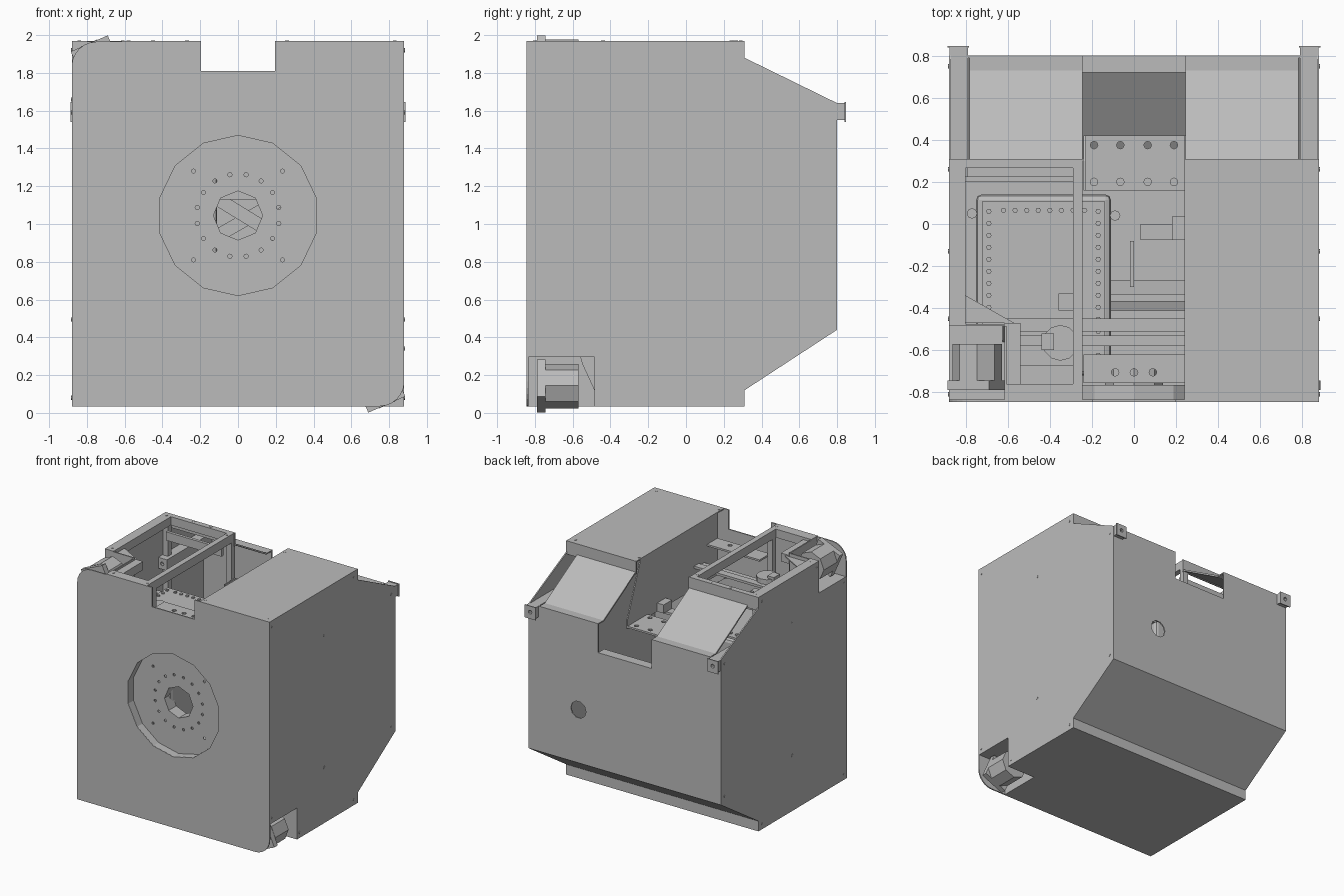
import bpy, bmesh, math
from mathutils import Vector

if "Cube" in bpy.data.objects:
    bpy.data.objects.remove(bpy.data.objects["Cube"])

grey = bpy.data.materials.new("sheet_metal_grey")
grey.use_nodes = True
grey.diffuse_color = (0.5, 0.5, 0.5, 1)
grey.node_tree.nodes["Principled BSDF"].inputs["Base Color"].default_value = (0.5, 0.5, 0.5, 1)

AXES = {"x": lambda a, b, d: (d, a, b), "y": lambda a, b, d: (a, d, b), "z": lambda a, b, d: (a, b, d)}


def prism(name, outlines, axis, lo, hi):
    """Extrude one or more flat outlines along an axis."""
    bm = bmesh.new()
    if not isinstance(outlines[0][0], (tuple, list)):
        outlines = [outlines]
    for pts in outlines:
        low, high = [[bm.verts.new(AXES[axis](a, b, d)) for a, b in pts] for d in (lo, hi)]
        bm.faces.new(low)
        bm.faces.new(high)
        for i in range(len(pts)):
            j = (i + 1) % len(pts)
            bm.faces.new((low[i], low[j], high[j], high[i]))
    bmesh.ops.recalc_face_normals(bm, faces=bm.faces)
    mesh = bpy.data.meshes.new(name)
    bm.to_mesh(mesh)
    bm.free()
    mesh.materials.append(grey)
    ob = bpy.data.objects.new(name, mesh)
    bpy.context.collection.objects.link(ob)
    return ob


def rect(a0, a1, b0, b1):
    return [(a0, b0), (a1, b0), (a1, b1), (a0, b1)]


def box(name, x0, x1, y0, y1, z0, z1):
    return prism(name, rect(x0, x1, y0, y1), "z", z0, z1)


def ngon(cx, cy, r, n, start=0.0):
    return [(cx + r * math.cos(start + math.tau * i / n), cy + r * math.sin(start + math.tau * i / n))
            for i in range(n)]


def cut(ob, outlines, axis, lo, hi):
    cutter = prism(ob.name + "_cutter", outlines, axis, lo, hi)
    cutter.hide_render = True
    cutter.hide_viewport = True
    cutter.display_type = "WIRE"
    mod = ob.modifiers.new("holes", "BOOLEAN")
    mod.operation, mod.object, mod.solver = "DIFFERENCE", cutter, "EXACT"


def strut(name, p, q, w):
    """Square bar in the xz direction between two points."""
    p, q = Vector(p), Vector(q)
    d = (q - p).normalized()
    n = Vector((-d.z, 0, d.x)) * w / 2
    pts = [(v.x, v.z) for v in (p - n, q - n, q + n, p + n)]
    prism(name, pts, "y", p.y - w / 2, p.y + w / 2)


W, F, B, BOT, TOP, T = 0.88, -0.845, 0.80, 0.035, 1.97, 0.01
PX, PY, PZ = 0.615, -0.485, 0.295   # motor pocket limits
MID = 1.045                          # front opening height

# Front panel with top notch, motor corners and round opening
front = prism("front_panel", [
    (-W, BOT), (PX, BOT), (PX, PZ), (W, PZ), (W, TOP), (0.195, TOP), (0.195, 1.81),
    (-0.195, 1.81), (-0.195, TOP), (-PX, TOP), (-PX, 2 - PZ), (-W, 2 - PZ)], "y", F, F + T)
cut(front, ngon(0, MID, 0.425, 14, math.pi / 2), "y", F - 0.1, F + 0.1)

# Recessed round dish, hub opening and bolt holes
wall = prism("dish_wall", ngon(0, MID, 0.43, 14, math.pi / 2), "y", F + 0.002, F + 0.08)
cut(wall, ngon(0, MID, 0.424, 14, math.pi / 2), "y", F - 0.1, F + 0.2)
dish = prism("dish_plate", ngon(0, MID, 0.43, 14, math.pi / 2), "y", F + 0.07, F + 0.08)
holes = [ngon(x, z, 0.011, 8) for x, z in ngon(0, MID, 0.22, 16, math.pi / 16)]
holes += [ngon(sx * 0.235, MID + sz * 0.235, 0.011, 8) for sx in (-1, 1) for sz in (-1, 1)]
holes.append(ngon(0, MID, 0.13, 8))
cut(dish, holes, "y", F, F + 0.2)
hub = prism("hub_tube", ngon(0, MID, 0.138, 8), "y", F + 0.08, F + 0.17)
cut(hub, ngon(0, MID, 0.13, 8), "y", F, F + 0.3)
strut("cross_brace_a", (-0.35, -0.4, 1.28), (0.35, -0.4, 0.85), 0.07)
strut("cross_brace_b", (-0.35, -0.3, 0.8), (0.35, -0.3, 1.2), 0.07)
box("hub_cross_bar", -0.3, 0.3, -0.45, -0.41, 1.13, 1.2)

# Side panels, each with its own pocket corner missing
back_edge = [(0.31, BOT), (0.31, 0.12), (B, 0.44), (B, 1.64), (0.31, 1.88), (0.31, TOP)]
prism("left_side_panel", [(PY, BOT)] + back_edge + [(F, TOP), (F, PZ), (PY, PZ)], "x", W - T, W)
prism("right_side_panel", [(F, BOT)] + back_edge + [(PY, TOP), (PY, 2 - PZ), (F, 2 - PZ)], "x", -W, -W + T)

# Screw heads on both sides
screws = [(-0.81, 1.92), (-0.81, 0.34), (0.26, 1.92), (0.75, 1.59), (-0.13, 1.59),
          (-0.13, 0.495), (0.75, 0.495), (0.26, 0.08), (-0.45, 0.08)]
for side, s in (("left", 1), ("right", -1)):
    pts = [p if s > 0 else (p[0], 2 - p[1]) if p[0] < -0.4 else p for p in screws]
    prism(side + "_screws", [ngon(y, z, 0.011, 8) for y, z in pts], "x", s * W, s * (W + 0.003))

# Bottom, rear slope and back panel
prism("bottom_panel", [(-W, F), (PX, F), (PX, PY), (W, PY), (W, 0.31), (-W, 0.31)], "z", BOT, BOT + T)
prism("lower_rear_panel", [(0.31, BOT), (0.31, 0.12), (B, 0.44), (B - T, 0.45), (0.30, 0.127), (0.30, BOT)],
      "x", -W + T, W - T)
back = prism("back_panel", [(-W + T, 0.44), (W - T, 0.44), (W - T, 1.55), (0.79, 1.55), (0.79, 1.64),
                            (0.245, 1.64), (0.245, 1.4), (-0.245, 1.4), (-0.245, 1.64), (-0.79, 1.64),
                            (-0.79, 1.55), (-W + T, 1.55)], "y", B - T, B)
cut(back, ngon(0.425, 0.88, 0.07, 10), "y", 0.7, 0.9)
box("notch_ledge", -0.245, 0.245, 0.72, B - T, 1.39, 1.4)

# Upper rear slopes and mounting tubes with end plates
for side, s in (("left", 1), ("right", -1)):
    prism(side + "_slope", [(0.31, 1.88), (0.73, 1.64), (B, 1.64), (B, 1.63), (0.72, 1.63), (0.31, 1.866)],
          "x", s * 0.245, s * 0.782)
    prism(side + "_slope_riser", rect(0.30, 0.31, 1.86, TOP), "x", s * 0.24, s * (W - T))
    tube = prism(side + "_mount_tube", rect(s * 0.79, s * 0.878, 1.55, 1.64), "y", 0.2, 0.845)
    plate = prism(side + "_mount_plate", rect(s * 0.785, s * 0.886, 1.54, 1.645), "y", 0.838, 0.846)
    for ob in (tube, plate):
        cut(ob, ngon(s * 0.835, 1.595, 0.016, 8), "y", 0.1, 0.9)

# Left top cover with inner wall
box("top_cover", 0.24, W, F, 0.31, TOP - T, TOP)
prism("cover_screws", [ngon(x, y, 0.01, 8) for x, y in [(0.26, 0.24), (0.83, 0.26), (0.26, -0.8), (0.83, -0.8)]],
      "z", TOP, TOP + 0.002)
prism("cover_inner_wall", [(-0.76, 1.45), (0.42, 1.45), (0.42, 1.53), (0.25, 1.96), (-0.76, 1.96)],
      "x", 0.24, 0.25)

# Open frame on the right of the top
box("frame_side_rail", -W, -0.8, PY, 0.31, 1.9, TOP)
box("frame_front_rail", -PX, -0.245, F + T, -0.76, 1.9, TOP)
box("frame_back_rail", -0.8, -0.245, 0.265, 0.31, 1.9, TOP)
box("frame_back_inner_rail", -0.8, -0.29, 0.2, 0.225, 1.8, 1.87)
box("frame_center_rail", -0.29, -0.245, -0.76, 0.31, 1.9, TOP)
box("pocket_side_rail", -PX, -0.54, -0.76, -0.47, 1.88, 1.95)
prism("frame_gusset", [(-0.8, -0.34), (-0.8, -0.47), (-0.57, -0.47)], "z", 1.93, 1.94)
for name, x, y in [("front_post", -0.29, -0.76), ("back_post", -0.29, 0.265), ("corner_post", -0.865, 0.255)]:
    box(name, x, x + 0.045, y, y + 0.045, 0.05, 1.91)
prism("frame_screws", [ngon(x, y, 0.01, 8) for x, y in
                       [(-0.84, 0.265), (-0.84, -0.44), (-0.58, -0.8), (-0.27, -0.8), (-0.61, 0.29), (-0.45, 0.29),
                        (-0.27, 0.24)]], "z", TOP, TOP + 0.002)

# Bolted chamber inside the frame
chamber = box("chamber", -0.75, -0.11, -0.72, 0.14, 0.6, 1.45)
bevel = chamber.modifiers.new("round", "BEVEL")
bevel.width, bevel.segments = 0.025, 2
box("chamber_flange", -0.72, -0.14, -0.7, 0.11, 1.45, 1.465)
bolts = [ngon(x, 0.06 - 0.057 * i, 0.013, 6) for x in (-0.69, -0.17) for i in range(13)]
bolts += [ngon(-0.62 + 0.055 * i, 0.065, 0.013, 6) for i in range(8)]
prism("chamber_bolts", bolts, "z", 1.465, 1.475)
prism("chamber_knobs", [ngon(-0.77, 0.05, 0.025, 8), ngon(-0.09, 0.04, 0.025, 8)], "z", 1.36, 1.44)

# Cross bars and small fittings
box("flat_cross_bar", -PX, 0.24, -0.51, -0.45, 1.62, 1.64)
box("slide_rail", -0.54, 0.24, -0.58, -0.53, 1.58, 1.62)
box("lower_cross_bar", -0.54, -0.29, -0.76, -0.67, 1.5, 1.56)
prism("adjuster_wheel", ngon(-0.35, -0.565, 0.085, 12), "z", 1.64, 1.68)
box("adjuster_block", -0.44, -0.38, -0.6, -0.52, 1.64, 1.7)
box("small_clip", -0.36, -0.29, -0.41, -0.33, 1.5, 1.56)
box("lever", -0.02, 0.0, -0.3, -0.08, 1.4, 1.47)
box("side_bracket", 0.03, 0.24, -0.075, 0.0, 1.43, 1.45)
box("side_block", 0.18, 0.24, -0.075, 0.035, 1.45, 1.52)

# Center channel plates with slotted holes
rear_plate = box("rear_channel_plate", -0.24, 0.24, 0.16, 0.42, 1.46, 1.475)
cut(rear_plate, [ngon(x, y, 0.018, 8) for x in (-0.19, -0.065, 0.065, 0.19) for y in (0.2, 0.375)], "z", 1.4, 1.5)
prism("rear_channel_lip", [(0.16, 1.475), (0.42, 1.475), (0.42, 1.53), (0.3, 1.6), (0.16, 1.6)], "x", -0.24, -0.23)
front_plate = box("front_channel_plate", -0.24, 0.24, -0.755, -0.62, 1.74, 1.755)
cut(front_plate, [ngon(x, -0.705, 0.018, 8) for x in (-0.09, 0, 0.09)], "z", 1.7, 1.8)

# Two motor corners: lower left, and upper right turned half round
for side, s in (("lower", 1), ("upper", -1)):
    def turn(pts):
        return [(s * x, z if s > 0 else 2 - z) for x, z in pts]
    arc = [(W - 0.13 + 0.13 * math.sin(a), BOT + 0.13 - 0.13 * math.cos(a))
           for a in [math.pi / 12 * i for i in range(7)]]
    prism(side + "_motor_plate", turn([(PX, BOT)] + arc + [(W, PZ), (PX, PZ)]), "y", F, F + T)
    prism(side + "_pocket_wall", turn(rect(PX - T, PX, BOT, PZ)), "y", F + T, PY)
    prism(side + "_pocket_back", turn(rect(PX, W - T, BOT, PZ)), "y", PY, PY + T)
    prism(side + "_pocket_roof", turn(rect(PX, W - T, PZ, PZ + T)), "y", F + T, PY + T)
    c = (0.745, 0.142)
    aim = math.atan2(-0.14, -0.055)
    prism(side + "_motor_flange", turn(ngon(*c, 0.151, 4, aim)), "y", -0.79, -0.745)
    prism(side + "_motor_body", turn(ngon(*c, 0.118, 8, aim + math.pi / 8)), "y", -0.745, -0.57)
    gz = [(y, z if s > 0 else 2 - z) for y, z in [(PY, 0.12), (PY, PZ), (-0.56, PZ), (-0.545, 0.25)]]
    prism(side + "_pocket_gusset", gz, "x", s * PX, s * (PX + T))
